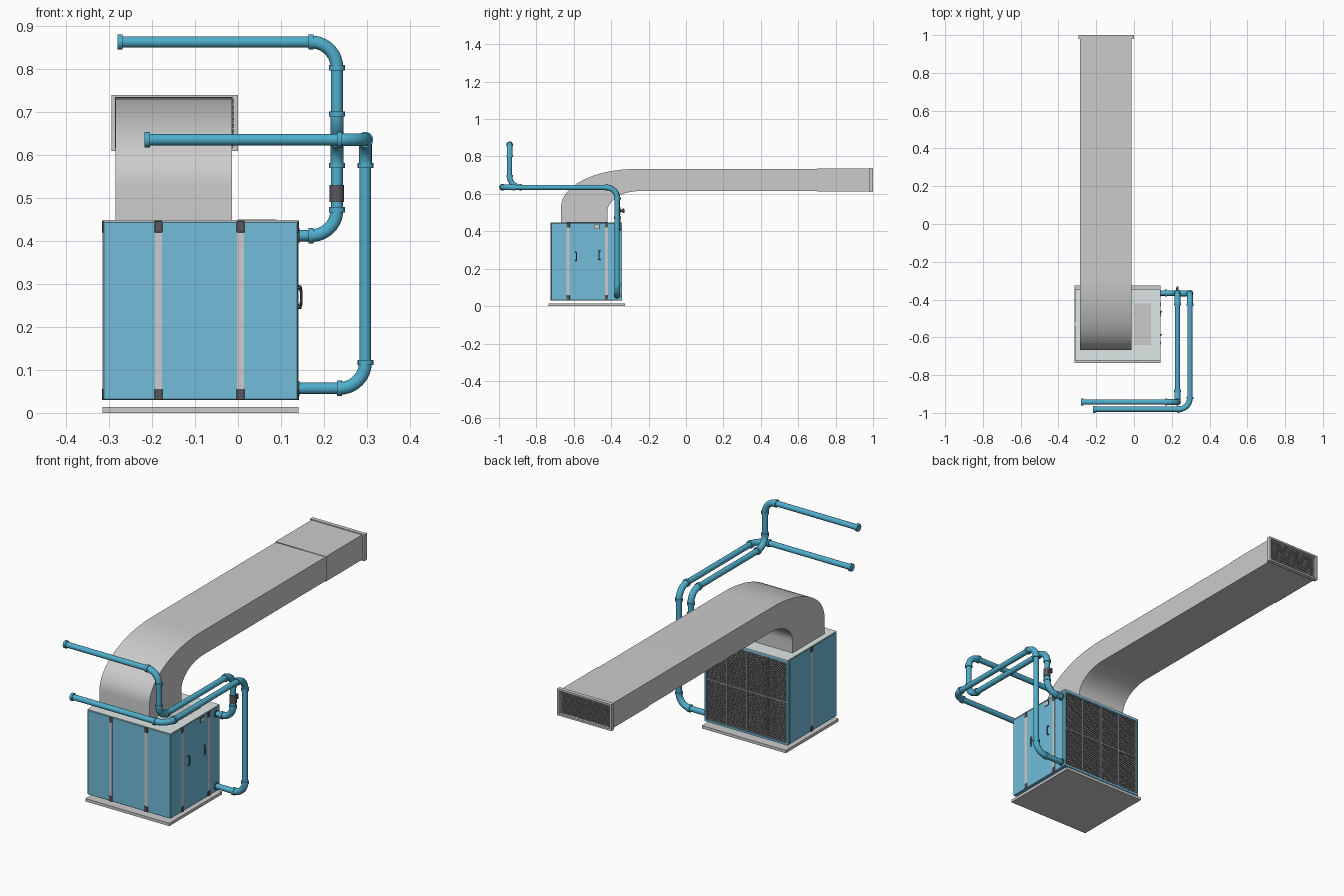
import bpy, bmesh, math
from mathutils import Vector

if "Cube" in bpy.data.objects:
    bpy.data.objects.remove(bpy.data.objects["Cube"])


def material(name, rgb):
    m = bpy.data.materials.new(name)
    m.diffuse_color = (*rgb, 1)
    m.use_nodes = True
    m.node_tree.nodes["Principled BSDF"].inputs["Base Color"].default_value = m.diffuse_color
    return m


BLUE = material("cabinet_blue", (0.17, 0.51, 0.70))
PIPE = material("pipe_blue", (0.08, 0.42, 0.60))
PALE = material("pale_top", (0.74, 0.80, 0.80))
DARK = material("dark_metal", (0.10, 0.10, 0.11))


def finish(name, bm, mat=None):
    me = bpy.data.meshes.new(name)
    bmesh.ops.recalc_face_normals(bm, faces=bm.faces)
    bm.to_mesh(me)
    bm.free()
    ob = bpy.data.objects.new(name, me)
    bpy.context.collection.objects.link(ob)
    if mat:
        me.materials.append(mat)
    return ob


def smooth(ob, angle=35):
    bpy.ops.object.select_all(action='DESELECT')
    ob.select_set(True)
    bpy.context.view_layer.objects.active = ob
    if ob.type == 'CURVE':
        bpy.ops.object.convert(target='MESH')
    bpy.ops.object.shade_smooth_by_angle(angle=math.radians(angle))


def boxes(name, items, mat=None, bevel=0):
    """One object from (x0, x1, y0, y1, z0, z1) boxes."""
    bm = bmesh.new()
    for x0, x1, y0, y1, z0, z1 in items:
        vs = bmesh.ops.create_cube(bm, size=1)['verts']
        bmesh.ops.scale(bm, vec=(x1 - x0, y1 - y0, z1 - z0), verts=vs)
        bmesh.ops.translate(bm, vec=((x0 + x1) / 2, (y0 + y1) / 2, (z0 + z1) / 2), verts=vs)
    ob = finish(name, bm, mat)
    if bevel:
        b = ob.modifiers.new("bevel", 'BEVEL')
        b.width, b.segments = bevel, 1
    return ob


def tubes(name, paths, depth, mat=None, res=4, shade=True):
    """One object from (points, radius factor) tubes."""
    cu = bpy.data.curves.new(name, 'CURVE')
    cu.dimensions = '3D'
    cu.bevel_depth, cu.bevel_resolution, cu.use_fill_caps = depth, res, True
    for pts, r in paths:
        sp = cu.splines.new('POLY')
        sp.points.add(len(pts) - 1)
        for p, co in zip(sp.points, pts):
            p.co, p.radius = (*co, 1), r
    if mat:
        cu.materials.append(mat)
    ob = bpy.data.objects.new(name, cu)
    bpy.context.collection.objects.link(ob)
    if shade:
        smooth(ob)
    return ob


def pipe_run(name, corners, bend=0.06):
    """Straight pipes, fatter elbows and collars at every joint."""
    pts = [Vector(c) for c in corners]
    paths, start = [], pts[0]

    def collar(p, d):
        paths.append(([p - d * 0.006, p + d * 0.006], 1.36))

    collar(pts[0] + (pts[1] - pts[0]).normalized() * 0.006, (pts[1] - pts[0]).normalized())
    for a, p, b in zip(pts, pts[1:], pts[2:]):
        d0, d1 = (p - a).normalized(), (b - p).normalized()
        s, e = p - d0 * bend, p + d1 * bend
        centre = s + d1 * bend
        arc = [centre - d1 * bend * math.cos(t) + d0 * bend * math.sin(t)
               for t in (math.pi / 2 * i / 10 for i in range(11))]
        paths.append(([start, s], 1))
        paths.append((arc, 1.13))
        collar(s, d0)
        collar(e, d1)
        start = e
    paths.append(([start, pts[-1]], 1))
    tubes(name, paths, 0.0135, PIPE, 5)


def lattice(name, x0, x1, z0, z1, y, step, depth, mat=None):
    """Crossed diagonal wires clipped to a rectangle."""
    w, h, paths = x1 - x0, z1 - z0, []
    k = step
    while k < w + h:
        a, b = max(0, k - h), min(w, k)
        paths.append(([(x0 + a, y, z0 + k - a), (x0 + b, y, z0 + k - b)], 1))
        paths.append(([(x1 - a, y, z0 + k - a), (x1 - b, y, z0 + k - b)], 1))
        k += step
    tubes(name, paths, depth, mat, 0, False)


# Cabinet, base sheet and roof
X0, X1, YF, YB, Z0, Z1 = -0.313, 0.139, -0.722, -0.343, 0.03, 0.447
boxes("base_sheet", [(-0.315, 0.141, -0.735, -0.325, 0, 0.014)])
boxes("cabinet_body", [(X0, X1, YF, YB - 0.014, Z0, Z1 - 0.003)], BLUE, 0.002)
boxes("roof_sheet", [(X0, X1, YF, YB, Z1 - 0.003, Z1 + 0.001)], PALE)
boxes("roof_hatch", [(0, 0.09, -0.64, -0.42, Z1, Z1 + 0.002)])

# Grey seams with dark corner brackets: front, right and left sides
front_x, right_y, left_y = (-0.185, 0.006), (-0.63, -0.425), (-0.53,)
w, p = 0.008, 0.0015


def seam_boxes(half, proud, z0, z1):
    out = [(x - half, x + half, YF - proud, YF + 0.004, z0, z1) for x in front_x]
    out += [(X1 - 0.004, X1 + proud, y - half, y + half, z0, z1) for y in right_y]
    return out + [(X0 - proud, X0 + 0.004, y - half, y + half, z0, z1) for y in left_y]


boxes("panel_seams", seam_boxes(w, p, Z0, Z1))
boxes("seam_brackets", seam_boxes(w + 0.001, 0.003, Z1 - 0.028, Z1 - 0.001)
      + seam_boxes(w + 0.001, 0.003, Z0, Z0 + 0.026), DARK, 0.001)

# Door handles, latch plates and gauge plate on the right side
handles = []
for y, z in ((-0.585, 0.266), (-0.465, 0.272)):
    s = 1 if y < -0.5 else -1
    handles.append(([(X1, y - s * 0.006, z + 0.022), (X1 + 0.006, y, z + 0.022), (X1 + 0.008, y, z + 0.012),
                     (X1 + 0.008, y, z - 0.012), (X1 + 0.006, y, z - 0.022), (X1, y - s * 0.006, z - 0.022)], 1))
tubes("door_handles", handles, 0.003, DARK, 2)
boxes("gauge_plate", [(X1, X1 + 0.002, -0.492, -0.461, 0.413, 0.437)], DARK)
boxes("gauge_face", [(X1, X1 + 0.003, -0.489, -0.464, 0.416, 0.434)])

# Filter wall on the back: blue rim, grey media, wire mesh, 4 x 2 dark bars
yb = YB - 0.015
boxes("back_rim", [(X0, X0 + 0.008, yb, YB, Z0, Z1 - 0.003), (X1 - 0.008, X1, yb, YB, Z0, Z1 - 0.003),
                   (X0, X1, yb, YB, Z0, Z0 + 0.01), (X0, X1, yb, YB, Z1 - 0.013, Z1 - 0.003)], BLUE)
fx0, fx1, fz0, fz1 = X0 + 0.008, X1 - 0.008, Z0 + 0.01, Z1 - 0.013
boxes("filter_media", [(fx0, fx1, yb, yb + 0.004, fz0, fz1)])
lattice("filter_mesh", fx0, fx1, fz0, fz1, yb + 0.006, 0.012, 0.0018, DARK)
cols = [fx0 + (fx1 - fx0) * i / 4 for i in range(5)]
rows = [fz0, (fz0 + fz1) / 2, fz1]
boxes("filter_frames", [(x - 0.004, x + 0.004, yb, YB - 0.002, fz0, fz1) for x in cols]
      + [(fx0, fx1, yb, YB - 0.003, z - 0.004, z + 0.004) for z in rows],
      material("frame_grey", (0.3, 0.33, 0.35)))

# Duct: rectangular section rising from the roof, bending back to the outlet
sections = [((-0.668, 0.447), (-0.42, 0.447))]
for i in range(17):
    t = math.pi / 2 * i / 16
    c, s = math.cos(t), math.sin(t)
    sections.append(((-0.27 - 0.398 * c, 0.53 + 0.203 * s), (-0.25 - 0.17 * c, 0.505 + 0.11 * s)))
sections.append(((0.70, 0.733), (0.70, 0.615)))


def loft(name, secs, x0, x1):
    bm = bmesh.new()
    rings = [[bm.verts.new(co) for co in ((x0, *o), (x1, *o), (x1, *i), (x0, *i))] for o, i in secs]
    for a, b in zip(rings, rings[1:]):
        for k in range(4):
            bm.faces.new((a[k], a[k - 1], b[k - 1], b[k]))
    return finish(name, bm)


smooth(loft("duct", sections, -0.285, -0.014), 30)
loft("duct_outlet", [((0.70, 0.735), (0.70, 0.613)), ((0.99, 0.735), (0.99, 0.613))], -0.287, -0.012)

# Outlet flange and grille
boxes("outlet_flange", [(-0.294, -0.284, 0.98, 1, 0.609, 0.739), (-0.01, 0, 0.98, 1, 0.609, 0.739),
                        (-0.294, 0, 0.98, 1, 0.609, 0.618), (-0.294, 0, 0.98, 1, 0.73, 0.739)])
lattice("outlet_grille", -0.285, -0.01, 0.617, 0.731, 0.988, 0.014, 0.0025)
boxes("outlet_backing", [(-0.286, -0.013, 0.97, 0.974, 0.614, 0.734)], DARK)

# Water pipes: upper and lower connection
pipe_run("upper_pipe", [(-0.28, -0.943, 0.862), (0.23, -0.943, 0.862), (0.23, -0.943, 0.635),
                        (0.23, -0.366, 0.635), (0.23, -0.366, 0.412), (0.136, -0.366, 0.412)])
pipe_run("lower_pipe", [(-0.217, -0.981, 0.635), (0.296, -0.981, 0.635), (0.296, -0.368, 0.635),
                        (0.296, -0.368, 0.057), (0.136, -0.368, 0.057)])

# Pipe sockets on the cabinet and the shut-off valve
tubes("pipe_sockets", [([(X1 - 0.002, -0.367, z), (X1 + 0.004, -0.367, z)], 1) for z in (0.412, 0.057)],
      0.0175, DARK)
tubes("valve", [([(0.23, -0.366, 0.49), (0.23, -0.366, 0.53)], 1.25),
                ([(0.23, -0.366, 0.51), (0.23, -0.338, 0.51)], 0.5)], 0.0135, DARK)
boxes("valve_lever", [(0.224, 0.236, -0.34, -0.33, 0.497, 0.522)], DARK, 0.002)
